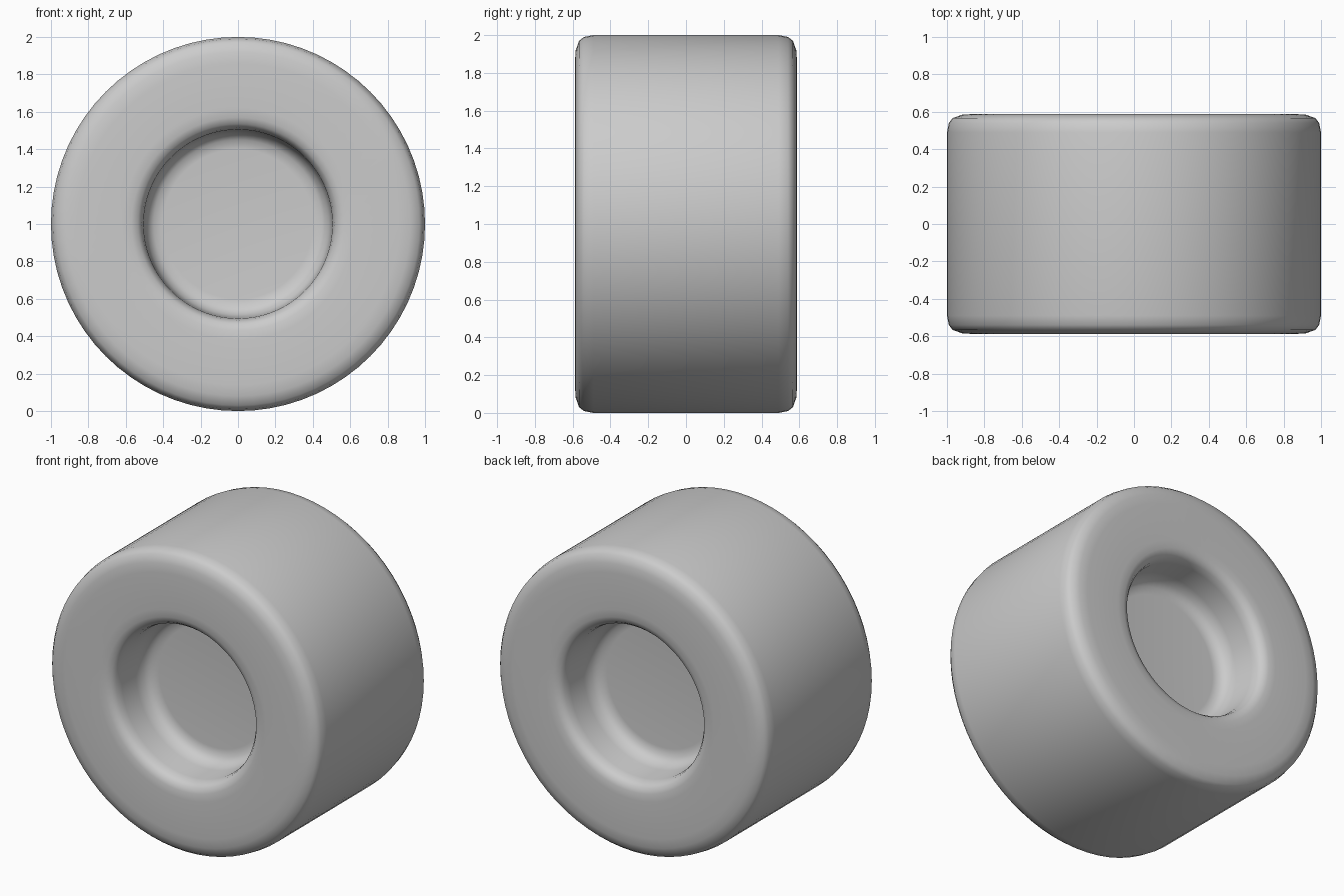
import bpy, bmesh, math
from mathutils import Matrix

if "Cube" in bpy.data.objects:
    bpy.data.objects.remove(bpy.data.objects["Cube"])

# Half profile (radius, half width): hub floor, recess wall, lip, side face, tread
half = [(0, .26), (.40, .26), (.45, .265), (.485, .30), (.50, .36), (.505, .50),
        (.515, .545), (.535, .572), (.57, .585), (.62, .588), (.86, .588),
        (.92, .584), (.97, .566), (.99, .54), (1.0, .49)]
profile = half + [(r, -y) for r, y in reversed(half)]

# Lathe the closed profile around the y axle
bm = bmesh.new()
verts = [bm.verts.new((r, y, 0)) for r, y in profile]
edges = [bm.edges.new(pair) for pair in zip(verts, verts[1:])]
bmesh.ops.spin(bm, geom=verts + edges, cent=(0, 0, 0), axis=(0, 1, 0),
               angle=math.tau, steps=72, use_duplicate=False)
bmesh.ops.remove_doubles(bm, verts=bm.verts, dist=1e-4)
bmesh.ops.recalc_face_normals(bm, faces=bm.faces)
bmesh.ops.transform(bm, matrix=Matrix.Translation((0, 0, 1)), verts=bm.verts)

# Wheel object, smooth shaded
mesh = bpy.data.meshes.new("wheel")
bm.to_mesh(mesh)
bm.free()
wheel = bpy.data.objects.new("wheel", mesh)
bpy.context.collection.objects.link(wheel)
for poly in mesh.polygons:
    poly.use_smooth = True
